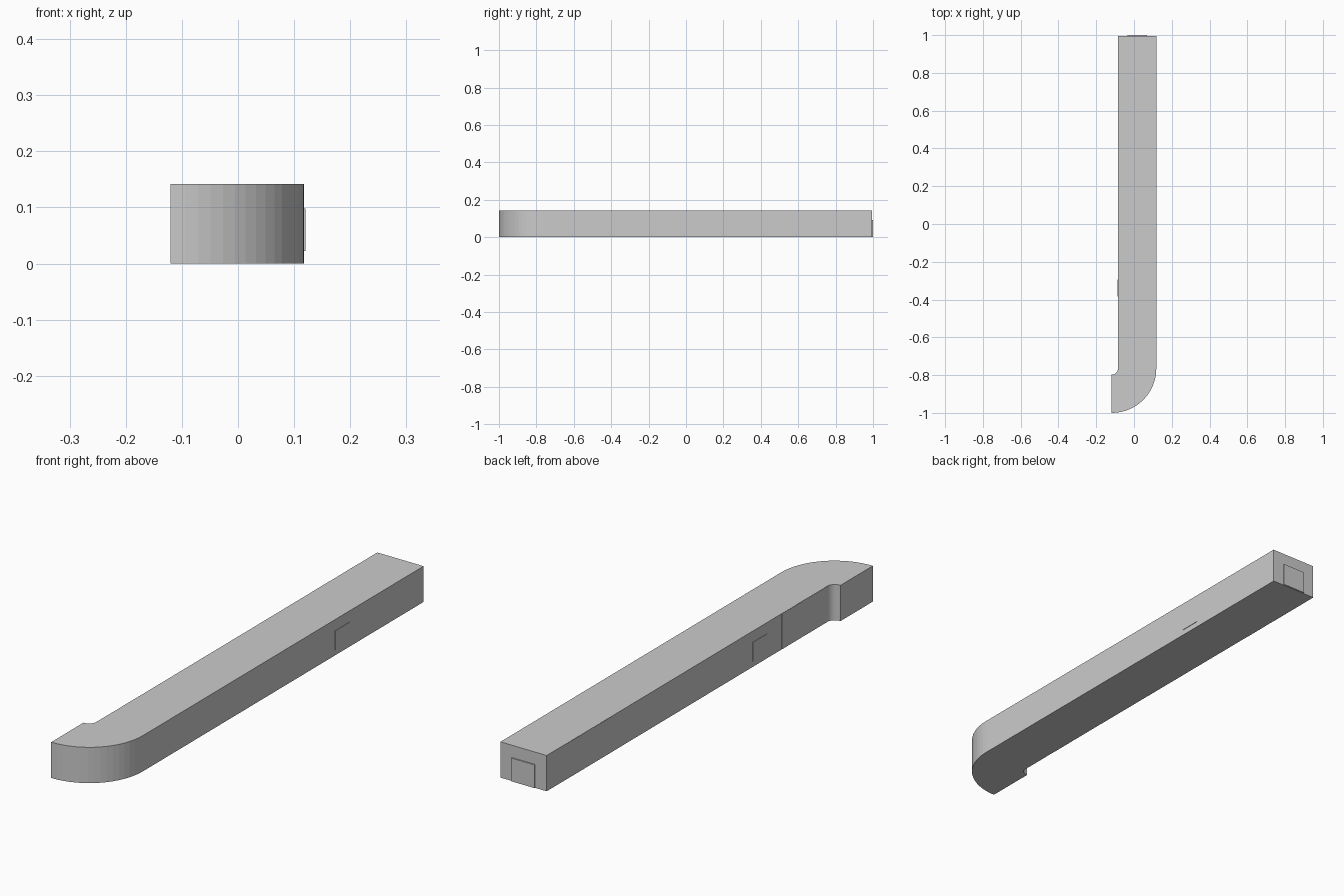
import bpy
import bmesh
from math import cos, sin, pi

cube = bpy.data.objects.get("Cube")
if cube:
    bpy.data.objects.remove(cube, do_unlink=True)

HEIGHT = 0.142
LEFT, RIGHT = 0.118, -0.085      # long wall planes
BACK, END = 0.995, -0.12         # open ends of the corridor
CX, CY = -0.117, -0.765          # centre of the bend
SEGMENTS = 16

grey = bpy.data.materials.new("light grey")
grey.use_nodes = True
colour = (0.6, 0.6, 0.6, 1)
grey.diffuse_color = colour
grey.node_tree.nodes["Principled BSDF"].inputs["Base Color"].default_value = colour


def finish(name, bm):
    bmesh.ops.recalc_face_normals(bm, faces=bm.faces)
    mesh = bpy.data.meshes.new(name)
    bm.to_mesh(mesh)
    bm.free()
    mesh.materials.append(grey)
    obj = bpy.data.objects.new(name, mesh)
    bpy.context.collection.objects.link(obj)
    return obj


def box(name, low, high):
    bm = bmesh.new()
    bmesh.ops.create_cube(bm, size=1)
    for v in bm.verts:
        v.co = [(a + b) / 2 + c * (b - a) for a, b, c in zip(low, high, v.co)]
    return finish(name, bm)


def bend(radius):
    """Quarter turn from the straight wall round to the short end."""
    steps = [pi / 2 * i / SEGMENTS for i in range(SEGMENTS + 1)]
    return [(CX + radius * cos(a), CY - radius * sin(a)) for a in steps]


# Corridor body: J-shaped floor plan raised to full height
outer, inner = LEFT - CX, RIGHT - CX
plan = [(LEFT, BACK)] + bend(outer) + [(END, CY - outer), (END, CY - inner)]
plan += bend(inner)[::-1] + [(RIGHT, BACK)]
bm = bmesh.new()
floor = bm.faces.new([bm.verts.new((x, y, 0)) for x, y in plan])
raised = bmesh.ops.extrude_face_region(bm, geom=[floor], use_keep_orig=True)
for item in raised["geom"]:
    if isinstance(item, bmesh.types.BMVert):
        item.co.z = HEIGHT
finish("corridor_body", bm)

# Door plates on the back end and both long walls
box("back_door", (-0.034, BACK - 0.002, 0.001), (0.068, 1.0, 0.093))
box("left_hatch", (LEFT - 0.002, 0.44, 0.022), (0.12, 0.53, 0.098))
box("right_hatch", (RIGHT - 0.002, -0.385, 0.022), (RIGHT + 0.002, -0.295, 0.098))

# Paired wall panels near each end of the right wall
for i, y in enumerate((0.58, 0.753, -0.77 + 0.005, -0.604)):
    box(f"wall_panel_{i + 1}", (RIGHT - 0.001, y, 0.0005),
        (RIGHT + 0.002, y + 0.125, HEIGHT - 0.0005))
